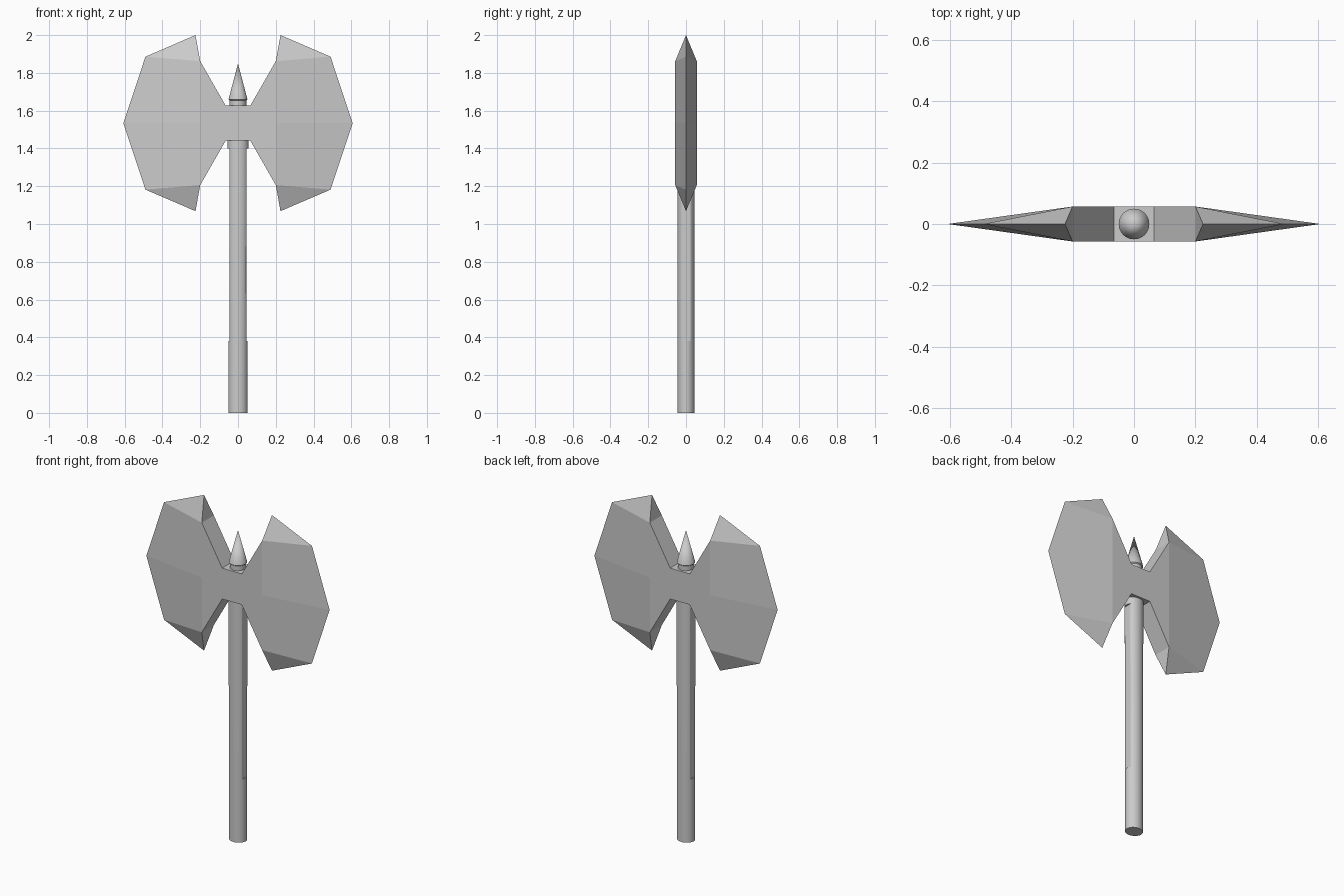
import bpy, bmesh
from math import cos, sin, tau, radians

if "Cube" in bpy.data.objects:
    bpy.data.objects.remove(bpy.data.objects["Cube"])


def finish(bm, name, smooth=False):
    bmesh.ops.recalc_face_normals(bm, faces=bm.faces)
    me = bpy.data.meshes.new(name)
    bm.to_mesh(me)
    bm.free()
    ob = bpy.data.objects.new(name, me)
    bpy.context.collection.objects.link(ob)
    if smooth:
        bpy.ops.object.select_all(action='DESELECT')
        ob.select_set(True)
        bpy.context.view_layer.objects.active = ob
        bpy.ops.object.shade_smooth_by_angle(angle=radians(30))
    return ob


def stacked_rings(name, rings, sides, tip=None):
    """Rings are (z, x radius, y radius, x limit); the limit flattens the sides."""
    bm = bmesh.new()
    loops = []
    for z, rx, ry, lim in rings:
        loops.append([bm.verts.new((max(-lim, min(lim, rx * cos(tau * i / sides))),
                                    ry * sin(tau * i / sides), z))
                      for i in range(sides)])
    for lo, hi in zip(loops, loops[1:]):
        for i in range(sides):
            j = (i + 1) % sides
            bm.faces.new((lo[i], lo[j], hi[j], hi[i]))
    bm.faces.new(loops[0][::-1])
    if tip is None:
        bm.faces.new(loops[-1])
    else:
        t = bm.verts.new((0, 0, tip))
        for i in range(sides):
            bm.faces.new((loops[-1][i], loops[-1][(i + 1) % sides], t))
    bmesh.ops.remove_doubles(bm, verts=bm.verts, dist=1e-6)
    return finish(bm, name, True)


# Shaft: slightly oval, with flats cut into both sides above the grip
stacked_rings("shaft", [
    (0.0, 0.051, 0.045, 1), (0.38, 0.051, 0.045, 1),
    (0.38, 0.051, 0.045, 0.045), (1.40, 0.056, 0.045, 0.045),
    (1.40, 0.056, 0.045, 1), (1.46, 0.056, 0.045, 1)], 32)

# Spike on top of the head
stacked_rings("top_spike", [
    (1.60, 0.044, 0.044, 1), (1.655, 0.044, 0.044, 1),
    (1.66, 0.05, 0.05, 1)], 24, tip=1.85)

# Double blade: one eighth modelled, mirrored on all three axes
t = 0.057
pts = {
    "a": (0, -t, 0), "b": (0, -t, 0.0925), "c": (0.065, -t, 0.0925),
    "d": (0.2, -t, 0.328), "e": (0.2, -t, 0),
    "f": (0.225, 0, 0.466), "g": (0.49, 0, 0.352), "h": (0.607, 0, 0),
    "B": (0, 0, 0.0925), "C": (0.065, 0, 0.0925), "D": (0.2, 0, 0.328)}
bm = bmesh.new()
v = {k: bm.verts.new(p) for k, p in pts.items()}
for face in ("aedcb", "ehgd", "dgf", "bcCB", "cdDC", "dfD"):
    bm.faces.new([v[k] for k in face])
blade = finish(bm, "double_blade")
blade.location.z = 1.534
mirror = blade.modifiers.new("mirror", 'MIRROR')
mirror.use_axis = (True, True, True)
